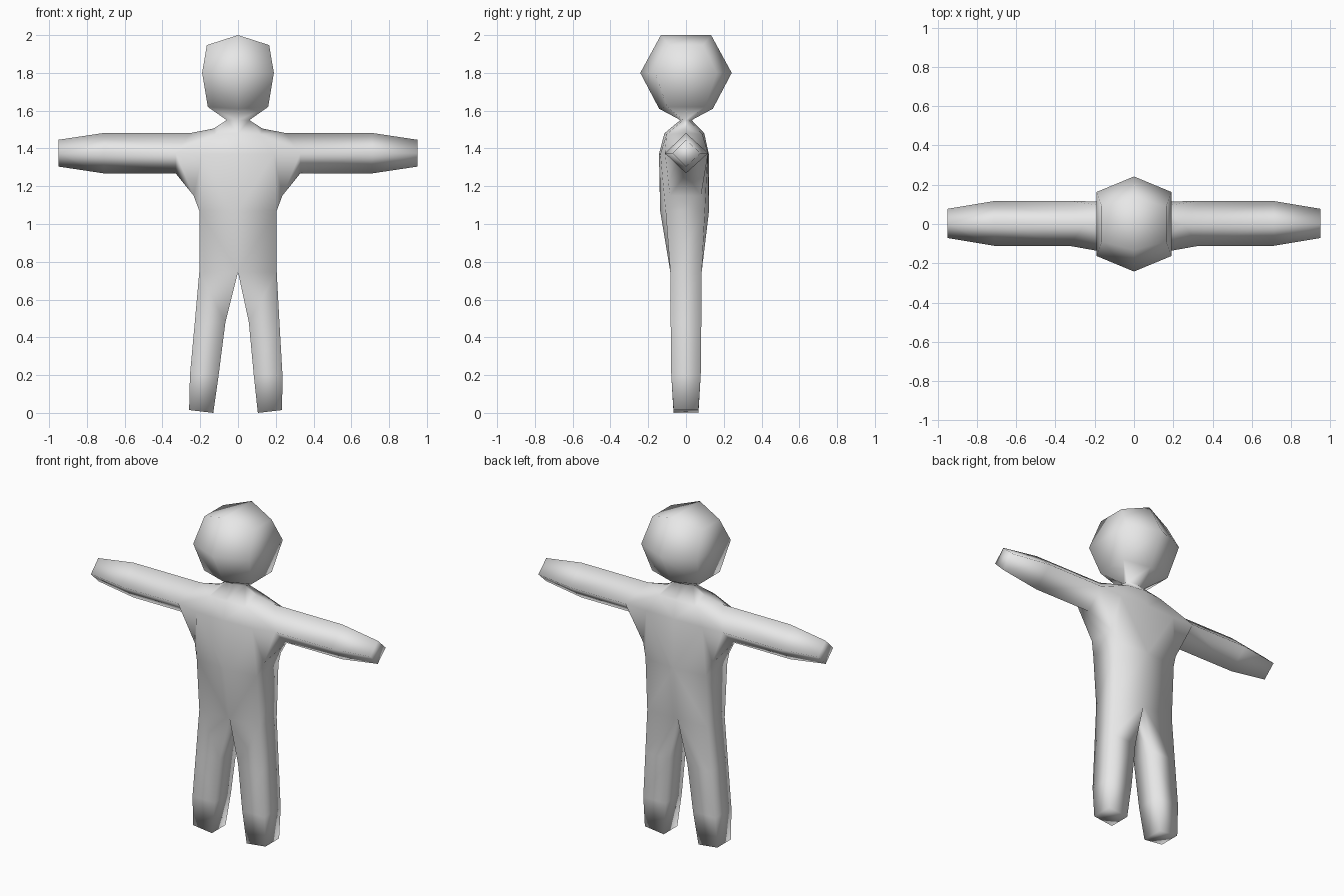
import bpy, bmesh

if "Cube" in bpy.data.objects:
    bpy.data.objects.remove(bpy.data.objects["Cube"])

grey = bpy.data.materials.new("plain grey")
grey.diffuse_color = (0.8, 0.8, 0.8, 1)
grey.use_nodes = True
grey.node_tree.nodes["Principled BSDF"].inputs["Base Color"].default_value = grey.diffuse_color


def build(name, half):
    """Build a half shape on both sides of x = 0 and weld the seam."""
    bm = bmesh.new()
    for s in (1, -1):
        for face in half:
            pts = []
            for x, y, z in face:
                # legs lean a touch to one side
                lean = 0.013 * max(0, 1 - z / 0.745)
                pts.append(bm.verts.new((x * s - lean, y, z)))
            bm.faces.new(pts)
    bmesh.ops.remove_doubles(bm, verts=bm.verts, dist=0.001)
    bmesh.ops.recalc_face_normals(bm, faces=bm.faces)
    for f in bm.faces:
        f.smooth = True
    me = bpy.data.meshes.new(name)
    bm.to_mesh(me)
    bm.free()
    me.materials.append(grey)
    ob = bpy.data.objects.new(name, me)
    bpy.context.collection.objects.link(ob)


def bridge(a, b, closed=True):
    """Quads between two rings of equal length."""
    n = len(a)
    return [[a[i], a[(i + 1) % n], b[(i + 1) % n], b[i]]
            for i in range(n if closed else n - 1)]


def leg_ring(z, inner, outer, depth, tilt=0.0):
    return [(inner, -depth, z), (outer, -depth, z + tilt),
            (outer, depth, z + tilt), (inner, depth, z)]


def arm_ring(x, half_y, half_z, top_x=None):
    return [(x, 0, 1.375 - half_z), (x, -half_y + 0.003, 1.375),
            (top_x or x, 0, 1.375 + half_z), (x, half_y + 0.003, 1.375)]


body = []

# legs: square tubes from foot to hip, meeting along the crotch
legs = [leg_ring(0.0, 0.118, 0.246, 0.066, 0.015),
        leg_ring(0.2, 0.093, 0.245, 0.078),
        leg_ring(0.48, 0.062, 0.224, 0.081),
        leg_ring(0.745, 0.0, 0.205, 0.083)]
for a, b in zip(legs[:3], legs[1:]):
    body += bridge(a, b)
body.append(legs[0])

# torso: half rings running front to back
hip = legs[3]
waist = [(0, -0.137, 1.07), (0.205, -0.108, 1.07),
         (0.205, 0.1, 1.07), (0, 0.122, 1.07)]
body += bridge(hip, waist, closed=False)

# arms: diamond tubes with a square end
arms = [arm_ring(0.33, 0.114, 0.107, 0.25),
        arm_ring(0.71, 0.114, 0.107),
        arm_ring(0.95, 0.074, 0.071)]
for a, b in zip(arms, arms[1:]):
    body += bridge(a, b)
body.append(arms[2])

# chest and shoulder, joined to the arm root
arm_low, arm_f, arm_top, arm_b = arms[0]
pit_f, pit_b = (0.235, -0.085, 1.15), (0.235, 0.08, 1.15)
shoulder = (0.13, 0, 1.505)
neck = [(0, -0.03, 1.55), (0.06, -0.015, 1.55),
        (0.06, 0.015, 1.55), (0, 0.03, 1.55)]
for w_c, w_m, y, arm_side, pit, n_c, n_m in (
        (waist[0], waist[1], -0.143, arm_f, pit_f, neck[0], neck[1]),
        (waist[3], waist[2], 0.121, arm_b, pit_b, neck[3], neck[2])):
    chest_c, chest_m = (0, y, 1.37), (0.19, y * 0.95, 1.37)
    top_c, top_m = (0, y * 0.8, 1.48), (0.12, y * 0.72, 1.475)
    body += [[w_c, w_m, chest_m, chest_c],
             [w_m, pit, chest_m],
             [pit, arm_low, arm_side, chest_m],
             [chest_c, chest_m, top_m, top_c],
             [chest_m, arm_side, top_m],
             [top_m, arm_side, arm_top, shoulder],
             [top_c, top_m, n_m, n_c],
             [top_m, shoulder, n_m]]
body += [[shoulder, neck[2], neck[1]],
         [waist[1], waist[2], pit_b, pit_f],
         [pit_f, pit_b, arm_low]]

# head: six-sided rings closed by a ridged crown
rings = [neck]
for z, side_z, x, y_mid, y_side in ((1.61, 1.62, 0.16, 0.142, 0.1),
                                    (1.8, 1.8, 0.19, 0.242, 0.163),
                                    (2.0, 1.947, 0.165, 0.133, 0.09)):
    rings.append([(0, -y_mid, z), (x, -y_side, side_z),
                  (x, y_side, side_z), (0, y_mid, z)])
for a, b in zip(rings, rings[1:]):
    body += bridge(a, b, closed=False)
body.append(rings[-1])

build("body", body)
